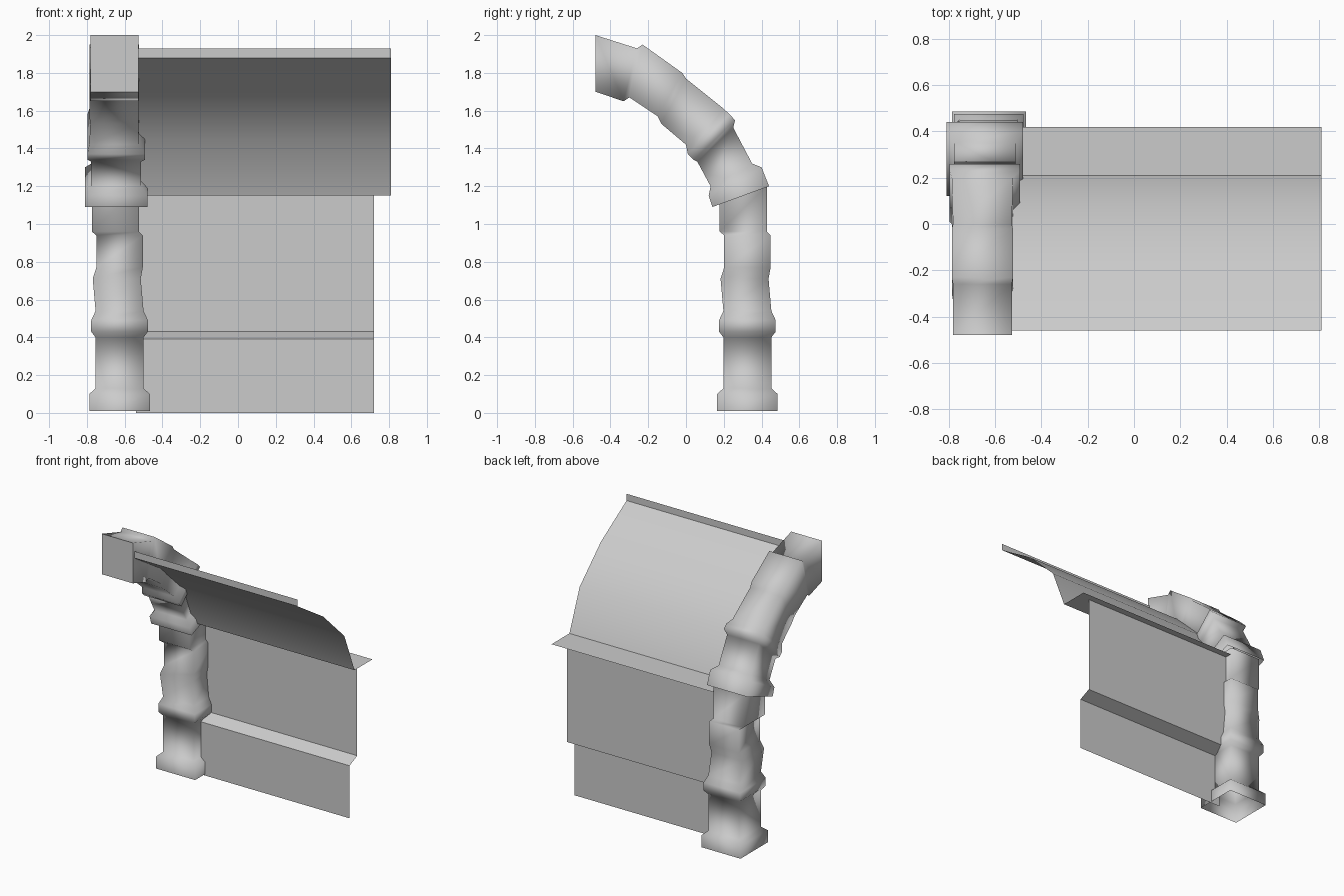
import bpy, bmesh
from math import radians

cube = bpy.data.objects.get("Cube")
if cube:
    bpy.data.objects.remove(cube, do_unlink=True)

grey = bpy.data.materials.new("plain grey")
grey.use_nodes = True
colour = (0.6, 0.6, 0.6, 1)
grey.diffuse_color = colour
grey.node_tree.nodes["Principled BSDF"].inputs["Base Color"].default_value = colour


def finish(bm, name, smooth_angle=None):
    """Turn a bmesh into a named grey object."""
    mesh = bpy.data.meshes.new(name)
    bm.to_mesh(mesh)
    bm.free()
    mesh.materials.append(grey)
    obj = bpy.data.objects.new(name, mesh)
    bpy.context.collection.objects.link(obj)
    if smooth_angle is not None:
        bpy.ops.object.select_all(action='DESELECT')
        obj.select_set(True)
        bpy.context.view_layer.objects.active = obj
        bpy.ops.object.shade_smooth_by_angle(angle=radians(smooth_angle))
    return obj


def tube(name, rings, cap_end=False):
    """Loft four-cornered rings into a soft-shaded square tube."""
    bm = bmesh.new()
    loops = [[bm.verts.new(p) for p in ring] for ring in rings]
    for low, high in zip(loops, loops[1:]):
        for i in range(4):
            j = (i + 1) % 4
            bm.faces.new((low[i], low[j], high[j], high[i]))
    # the cap has its own corners so that it stays flat
    if cap_end:
        bm.faces.new([bm.verts.new(p) for p in rings[-1]])
    return finish(bm, name, 180)


def sheet(name, profile, x0, x1, smooth_angle=None):
    """Sweep a (y, z) profile along x into a thin sheet."""
    bm = bmesh.new()
    pairs = [[bm.verts.new((x, y, z)) for x in (x0, x1)] for y, z in profile]
    for (a, b), (c, d) in zip(pairs, pairs[1:]):
        bm.faces.new((a, b, d, c))
    return finish(bm, name, smooth_angle)


# Upright column: height, half width, sideways drift
column = [(.01, .16, 0), (.1, .16, 0), (.13, .127, 0), (.4, .127, 0),
          (.43, .15, 0), (.49, .15, 0), (.54, .127, 0), (.71, .127, -.015),
          (.77, .123, 0), (.94, .123, 0), (.96, .125, -.022), (1.2, .125, -.022)]


def column_ring(z, half, drift):
    cx, cy = drift - .627, drift + .325
    return [(cx - half, cy - half, z), (cx + half, cy - half, z),
            (cx + half, cy + half, z), (cx - half, cy + half, z)]


tube("column", [column_ring(*row) for row in column])

# Curved arm: inner (y, z), outer (y, z), half width
arm = [((.14, 1.09), (.44, 1.2), .165), ((.12, 1.15), (.4, 1.3), .165),
       ((.13, 1.2), (.35, 1.32), .132), ((.06, 1.33), (.25, 1.51), .132),
       ((.04, 1.34), (.26, 1.55), .152), ((.01, 1.37), (.23, 1.58), .152),
       ((0, 1.42), (.2, 1.61), .132), ((-.13, 1.53), (0, 1.77), .127),
       ((-.15, 1.57), (-.02, 1.8), .132), ((-.3, 1.67), (-.23, 1.95), .132),
       ((-.33, 1.65), (-.26, 1.93), .127), ((-.48, 1.7), (-.48, 2), .127)]


def arm_ring(inner, outer, half):
    # the arm narrows slightly towards its outer side at the tip
    cx = -.645 if inner[0] > 0 else -.655
    return [(cx - half, *inner), (cx + half, *inner),
            (cx + half, *outer), (cx - half, *outer)]


tube("arm", [arm_ring(*row) for row in arm], cap_end=True)

# Stepped wall panel
sheet("wall_panel", [(.28, 0), (.28, .39), (.37, .43), (.37, 1.15)], -.54, .72)

# Curved roof panel with a flat rear flange and an upright front lip
sheet("roof_panel", [(.42, 1.15), (.21, 1.15), (.09, 1.45), (-.16, 1.69),
                     (-.46, 1.88), (-.46, 1.93)], -.54, .81, 40)
